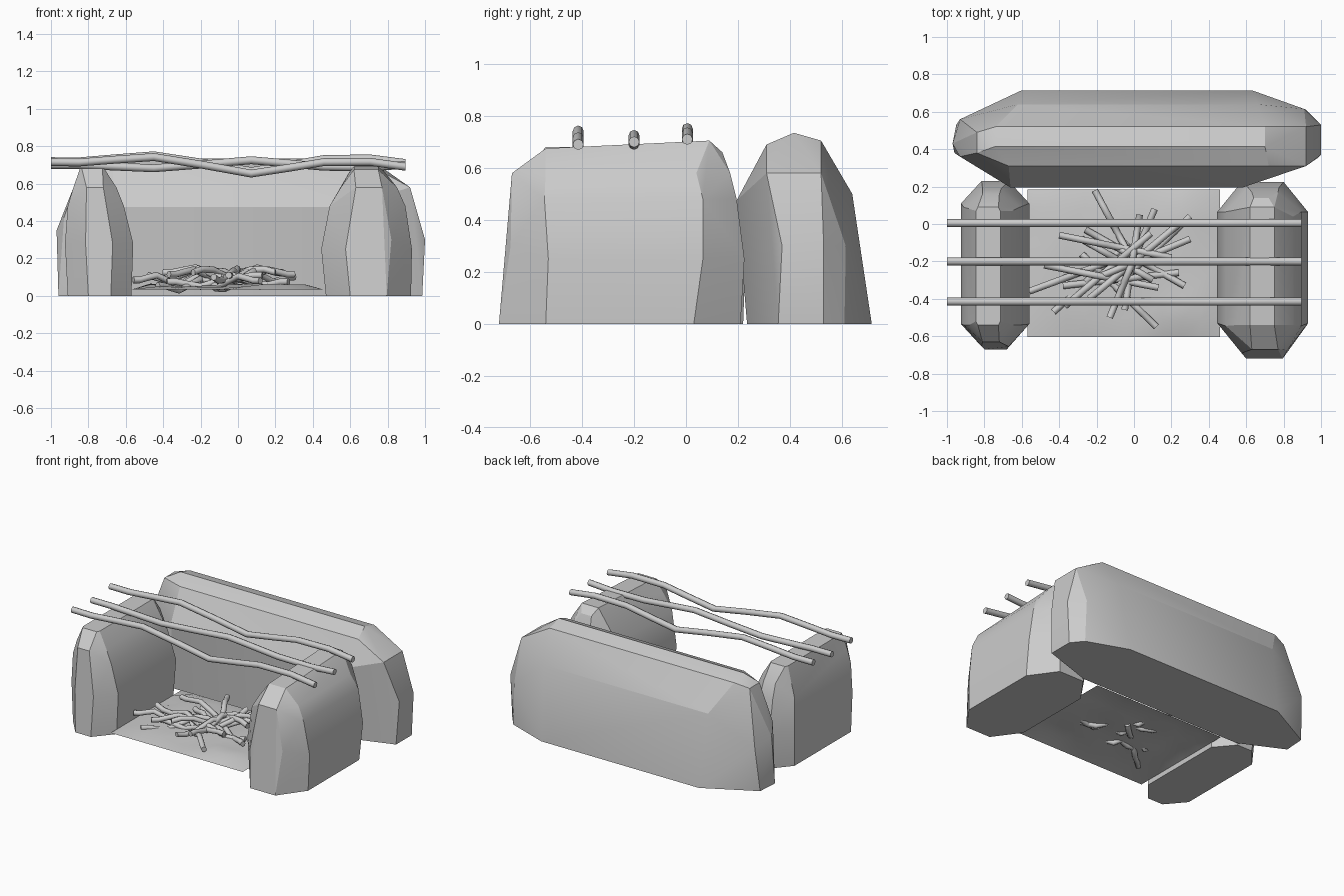
import bpy, bmesh, math, random
from mathutils import Vector

if "Cube" in bpy.data.objects:
    bpy.data.objects.remove(bpy.data.objects["Cube"])

random.seed(4)


def finish(name, bm, angle=30):
    bmesh.ops.recalc_face_normals(bm, faces=bm.faces[:])
    me = bpy.data.meshes.new(name)
    bm.to_mesh(me)
    bm.free()
    ob = bpy.data.objects.new(name, me)
    bpy.context.collection.objects.link(ob)
    bpy.ops.object.select_all(action='DESELECT')
    ob.select_set(True)
    bpy.context.view_layer.objects.active = ob
    bpy.ops.object.shade_smooth_by_angle(angle=math.radians(angle))
    return ob


def stone(name, points):
    """Faceted boulder: convex hull of its corner points."""
    bm = bmesh.new()
    for p in points:
        bm.verts.new(p)
    bmesh.ops.convex_hull(bm, input=bm.verts[:])
    loose = [v for v in bm.verts if not v.link_faces]
    bmesh.ops.delete(bm, geom=loose, context='VERTS')
    bmesh.ops.dissolve_limit(bm, angle_limit=math.radians(4),
                             verts=bm.verts[:], edges=bm.edges[:])
    finish(name, bm, 20)


def octagon(z, x0, x1, y0, y1, cx, cy):
    return [(x0 + cx, y0, z), (x1 - cx, y0, z), (x1, y0 + cy, z), (x1, y1 - cy, z),
            (x1 - cx, y1, z), (x0 + cx, y1, z), (x0, y1 - cy, z), (x0, y0 + cy, z)]


WAVE = [(0, 0), (.08, 0), (.18, .018), (.29, .036), (.43, -.005),
        (.565, -.05), (.67, -.015), (.77, .02), (.9, .025), (1, 0)]


def stick(name, a, b, radius, amp, sides=8):
    """Wavy rod between two points, bending in its vertical plane."""
    a, b = Vector(a), Vector(b)
    d = (b - a).normalized()
    side = d.cross(Vector((0, 0, 1))).normalized()
    up = side.cross(d)
    bm = bmesh.new()
    rings = []
    for t, w in WAVE:
        c = a.lerp(b, t) + up * w * amp
        rings.append([bm.verts.new(c + radius * (side * math.cos(k) + up * math.sin(k)))
                      for k in [2 * math.pi * i / sides for i in range(sides)]])
    for r, s in zip(rings, rings[1:]):
        for i in range(sides):
            j = (i + 1) % sides
            bm.faces.new((r[i], r[j], s[j], s[i]))
    bm.faces.new(rings[0])
    bm.faces.new(rings[-1])
    finish(name, bm, 50)


# Side stones
left = (octagon(0, -.91, -.57, -.67, .22, .11, .13)
        + octagon(.28, -.925, -.56, -.655, .23, .11, .12)
        + octagon(.48, -.91, -.61, -.64, .19, .1, .1)
        + octagon(.58, -.88, -.65, -.63, .16, .07, .09)
        + octagon(.68, -.845, -.715, -.54, .09, .01, .02))
stone("left_stone", left)

right = (octagon(0, .47, .925, -.72, .21, .13, .18)
         + octagon(.25, .445, .93, -.69, .225, .13, .16)
         + octagon(.48, .49, .895, -.675, .195, .12, .13)
         + octagon(.58, .55, .85, -.67, .17, .08, .13))
right += [(.62, -.54, .675), (.75, -.54, .675), (.62, .09, .705), (.75, .09, .705),
          (.64, .14, .66), (.72, .14, .66), (.82, -.675, .3)]
stone("right_stone", right)

# Back stone: one cross-section run lengthwise, tapering to faceted ends
section = [(.235, 0, -.66, .62), (.195, .475, -.66, .58), (.31, .69, -.67, .72),
           (.415, .735, -.74, .70), (.52, .705, -.74, .70),
           (.64, .5, -.62, .66), (.715, 0, -.60, .63)]
back = [(x, y, z) for y, z, xa, xb in section for x in (xa, xb)]
back += [(.985, .355, 0), (.985, .53, 0), (1, .37, .3), (1, .53, .3),
         (.92, .31, .58), (.92, .52, .58), (.91, .615, .3), (.92, .61, 0),
         (-.96, .38, 0), (-.95, .53, 0), (-.97, .43, .35), (-.93, .56, .3),
         (-.93, .36, .42), (-.84, .38, .68), (-.84, .49, .68)]
stone("back_stone", back)

# Ash bed: thin uneven sheet, low along its rim
bm = bmesh.new()
bmesh.ops.create_grid(bm, x_segments=10, y_segments=8, size=1)
for v in bm.verts:
    edge = min(1 - abs(v.co.x), 1 - abs(v.co.y))
    lift = 0 if edge < .01 else .008 + random.random() * .025
    v.co = (-.055 + v.co.x * .515, -.21 + v.co.y * .395, .033 + lift)
finish("ash_bed", bm, 60)

# Grill rods
for i, (y, za, zb, amp) in enumerate([(.005, .72, .71, .95), (-.2, .7, .7, -.5),
                                      (-.415, .715, .69, .95)]):
    stick(f"grill_rod_{i + 1}", (-1, y, za), (.895, y, zb), .021, amp)

# Firewood: heaped wavy twigs, (x, y) to (x, y)
twigs = [(-.21, .18, .01, -.23), (.11, .08, -.13, -.50), (.30, -.08, -.18, -.28),
         (.27, -.33, -.26, -.03), (-.40, -.06, .20, -.18), (.13, -.34, -.48, -.22),
         (.12, -.55, -.28, -.16), (-.43, -.47, -.03, -.10), (-.56, -.36, -.13, -.20),
         (.30, .04, -.08, -.32), (-.37, -.44, .09, -.05), (-.38, -.33, .24, -.26),
         (.24, 0, -.24, -.40), (-.05, -.46, .03, .05), (-.28, -.08, .10, -.30)]
for i, (xa, ya, xb, yb) in enumerate(twigs):
    z = (.085, .1, .115, .075, .125, .11, .08, .055)[i % 8]
    stick(f"twig_{i + 1}", (xa, ya, z), (xb, yb, z), .018, .7 * (-1) ** i)
